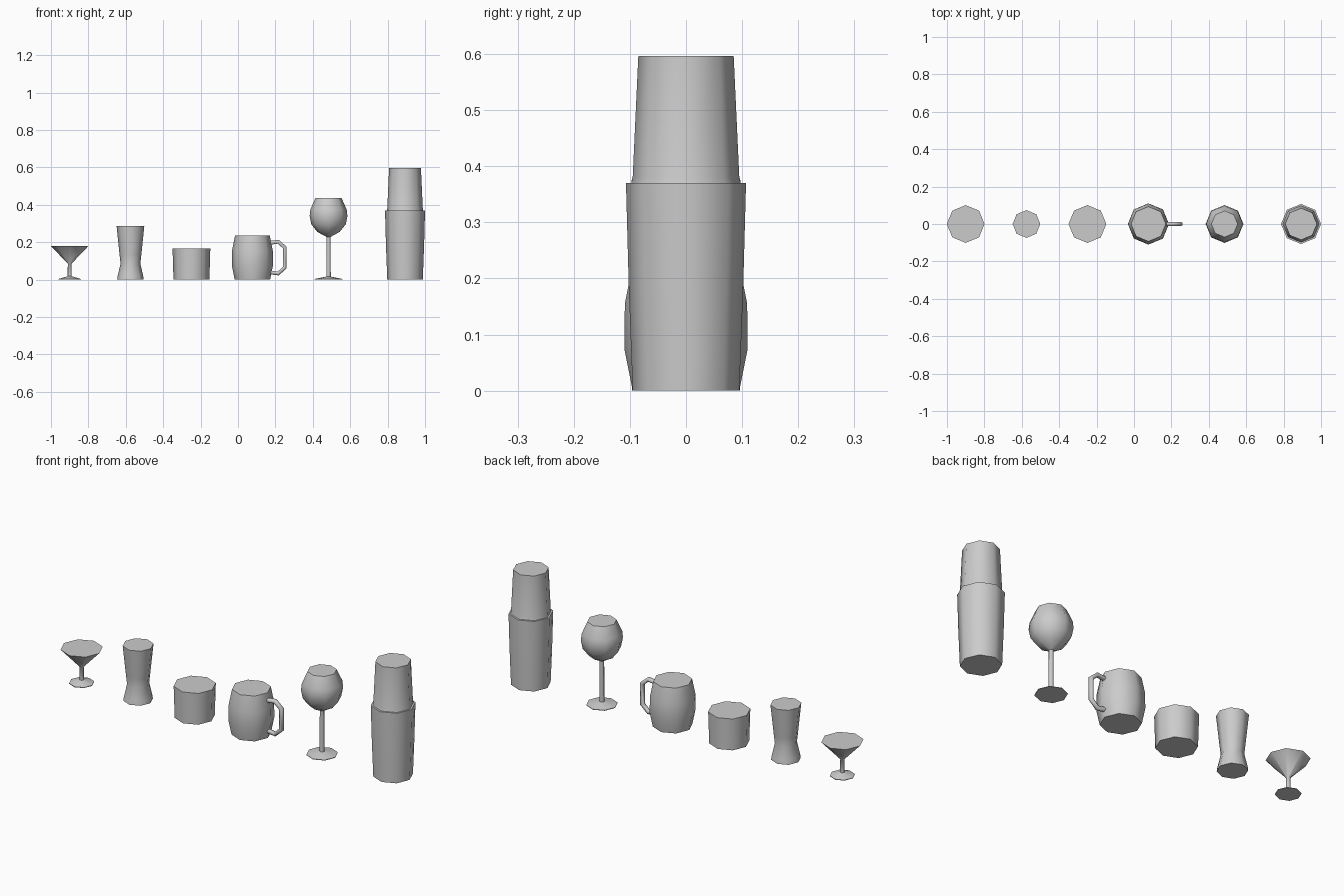
import bpy, bmesh, math

if "Cube" in bpy.data.objects:
    bpy.data.objects.remove(bpy.data.objects["Cube"])

SIDES = 8


def lathe(name, x, profile):
    """Closed eight-sided solid turned from (radius, height) points."""
    bm = bmesh.new()
    rings = []
    for r, z in profile:
        rings.append([bm.verts.new((r * math.cos(math.tau * i / SIDES),
                                    r * math.sin(math.tau * i / SIDES), z))
                      for i in range(SIDES)])
    for a, b in zip(rings, rings[1:]):
        for i in range(SIDES):
            j = (i + 1) % SIDES
            bm.faces.new((a[i], a[j], b[j], b[i]))
    bm.faces.new(rings[0][::-1])
    bm.faces.new(rings[-1])
    mesh = bpy.data.meshes.new(name)
    bm.to_mesh(mesh)
    bm.free()
    mesh.shade_smooth()
    mesh.set_sharp_from_angle(angle=math.radians(50))
    obj = bpy.data.objects.new(name, mesh)
    obj.location.x = x
    bpy.context.collection.objects.link(obj)
    return obj


# Cocktail glass: foot, thin stem, cone
lathe("cocktail_glass", -0.9,
      [(0.06, 0), (0.06, 0.003), (0.011, 0.018), (0.010, 0.085), (0.101, 0.18)])

# Waisted beer glass
lathe("beer_glass", -0.575,
      [(0.071, 0), (0.068, 0.02), (0.053, 0.085), (0.058, 0.13), (0.074, 0.285)])

# Short tumbler
lathe("tumbler", -0.249, [(0.096, 0), (0.101, 0.165)])

# Barrel mug
lathe("mug_body", 0.077,
      [(0.095, 0), (0.11, 0.075), (0.109, 0.155), (0.093, 0.235)])

# Mug handle: angular loop
curve = bpy.data.curves.new("mug_handle", "CURVE")
curve.dimensions = "3D"
curve.bevel_depth = 0.012
curve.bevel_resolution = 1
curve.use_fill_caps = True
path = [(0.16, 0.195), (0.215, 0.202), (0.25, 0.172),
        (0.25, 0.064), (0.215, 0.032), (0.16, 0.040)]
spline = curve.splines.new("POLY")
spline.points.add(len(path) - 1)
for p, (x, z) in zip(spline.points, path):
    p.co = (x, 0, z, 1)
bpy.context.collection.objects.link(bpy.data.objects.new("mug_handle", curve))

# Wine glass: foot, tall stem, round bowl
lathe("wine_glass", 0.484,
      [(0.075, 0), (0.075, 0.003), (0.012, 0.016), (0.011, 0.228),
       (0.060, 0.255), (0.092, 0.295), (0.101, 0.34), (0.097, 0.375), (0.070, 0.435)])

# Two-part shaker: wide tin with an inverted cup on top
lathe("shaker_tin", 0.893, [(0.095, 0), (0.102, 0.185), (0.107, 0.37)])
lathe("shaker_cup", 0.893, [(0.098, 0.368), (0.095, 0.38), (0.085, 0.596)])
